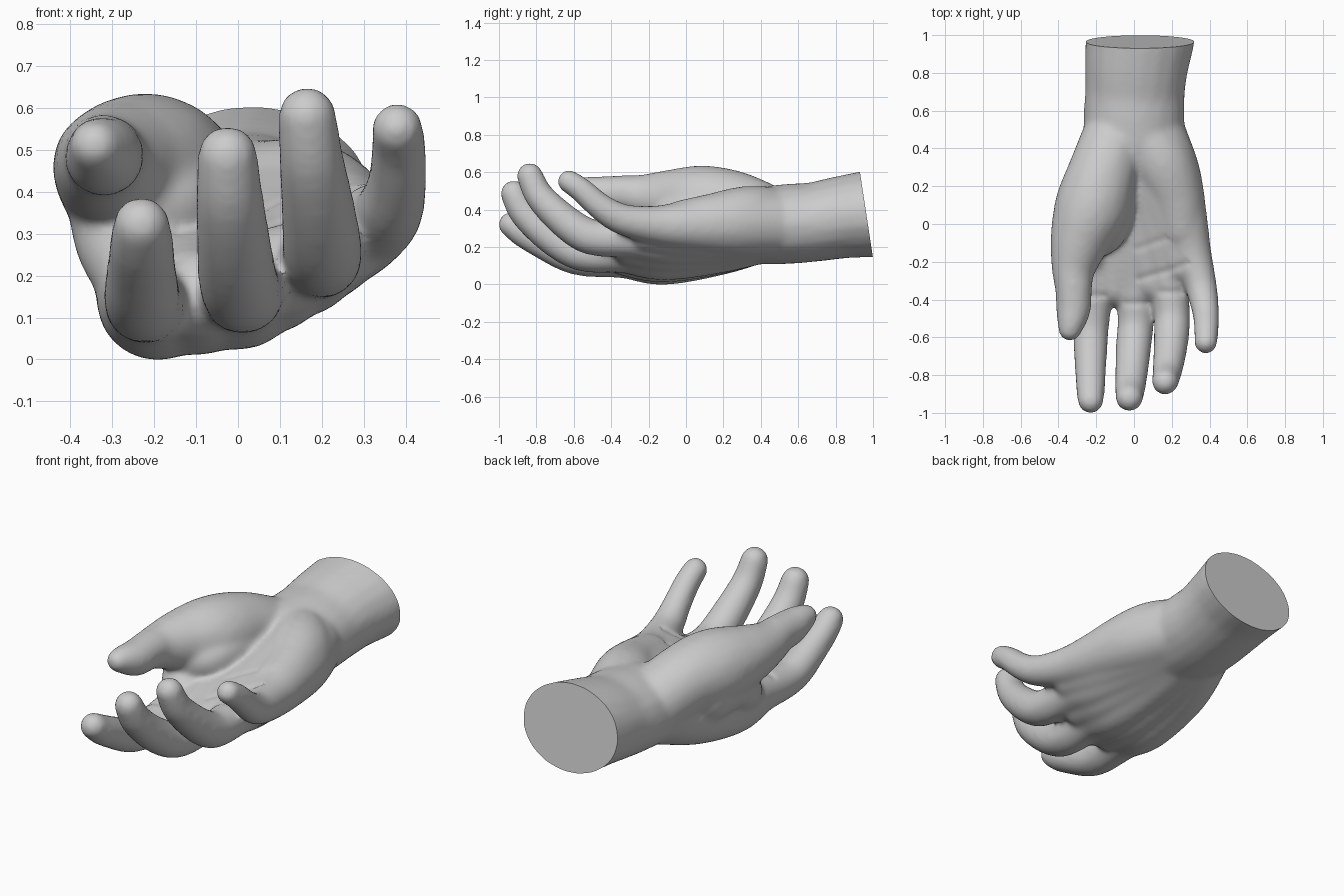
import bpy
import bmesh
from mathutils import Matrix, Vector

default_cube = bpy.data.objects.get("Cube")
if default_cube:
    bpy.data.objects.remove(default_cube, do_unlink=True)


def spline(points, step):
    """Sample a smooth curve running through every control point."""
    controls = [Vector(point) for point in points]
    controls = [controls[0]] + controls + [controls[-1]]
    samples = []
    for a, b, c, d in zip(controls, controls[1:], controls[2:], controls[3:]):
        count = max(2, int((c - b).length / step))
        for index in range(count):
            t = index / count
            linear = (c - a) * t
            square = (a * 2 - b * 5 + c * 4 - d) * t * t
            cubic = (b * 3 - a - c * 3 + d) * t * t * t
            samples.append(b + (linear + square + cubic) / 2)
    samples.append(controls[-1])
    return samples


def add_limb(bm, points, flatness=1.0, step=0.02, padding=0.006):
    """Sweep a ball of changing radius along a path of (x, y, z, radius)."""
    for sample in spline(points, step):
        x, y, z, radius = sample
        radius += padding
        matrix = Matrix.Translation((x, y, z)) @ Matrix.Diagonal(
            (radius, radius, radius * flatness, 1))
        bmesh.ops.create_icosphere(bm, subdivisions=3, radius=1, matrix=matrix)


# Fingers, each from the heel of the palm through the knuckle to the tip
index_finger = [(-.09, .42, .31, .175), (-.17, .18, .21, .15),
                (-.19, -.12, .15, .143), (-.21, -.33, .145, .103),
                (-.225, -.53, .14, .089), (-.23, -.64, .165, .086),
                (-.23, -.76, .22, .078), (-.23, -.87, .28, .072),
                (-.23, -.935, .325, .063)]
middle_finger = [(0, .42, .31, .18), (-.01, .18, .23, .16),
                 (0, -.12, .18, .148), (.01, -.33, .175, .105),
                 (.01, -.51, .165, .092), (0, -.62, .195, .09),
                 (-.01, -.75, .28, .084), (-.02, -.865, .39, .076),
                 (-.025, -.92, .49, .067)]
ring_finger = [(.06, .42, .32, .18), (.10, .18, .28, .165),
               (.15, -.09, .25, .137), (.185, -.28, .25, .101),
               (.20, -.46, .25, .091), (.20, -.56, .28, .09),
               (.19, -.68, .37, .083), (.175, -.785, .48, .073),
               (.165, -.835, .585, .065)]
little_finger = [(.11, .45, .33, .17), (.18, .25, .33, .17),
                 (.25, .03, .32, .133), (.30, -.14, .32, .103),
                 (.345, -.29, .34, .083), (.365, -.38, .37, .075),
                 (.38, -.47, .43, .066), (.383, -.56, .51, .061),
                 (.38, -.625, .555, .057)]

# Thumb with its fleshy base, and the web joining it to the palm
thumb = [(-.11, .43, .36, .172), (-.17, .26, .425, .18),
         (-.22, .09, .44, .195), (-.285, -.08, .46, .152),
         (-.32, -.23, .475, .111), (-.32, -.34, .49, .093),
         (-.32, -.44, .49, .088), (-.33, -.51, .505, .072),
         (-.34, -.56, .515, .055)]
thumb_web = [(-.22, .16, .34, .16), (-.265, .02, .34, .13),
             (-.26, -.07, .28, .12), (-.22, -.16, .2, .11)]
thumb_muscle = [(-.13, .2, .38, .15), (-.13, .04, .39, .12),
                (-.16, -.05, .38, .105), (-.24, -.08, .38, .11)]

# Fleshy edge of the palm below the little finger
palm_edge = [(.06, .46, .36, .16), (.15, .32, .36, .165),
             (.22, .14, .345, .14), (.25, -.02, .335, .115)]

# Wrist and forearm, wider than they are thick
forearm = [(.02, .26, .27, .17), (0, .42, .315, .25), (0, .55, .328, .264),
           (.005, .7, .34, .262), (.015, .85, .365, .272),
           (.033, 1, .382, .288), (.04, 1.1, .39, .297)]

bm = bmesh.new()
fingers = [index_finger, middle_finger, ring_finger, little_finger]
for limb in fingers + [thumb, thumb_web, thumb_muscle, palm_edge]:
    add_limb(bm, limb)
add_limb(bm, forearm, flatness=0.8, padding=0.004)

# Flesh filling the hollows between neighbouring hand bones
for first, second in zip(fingers, fingers[1:]):
    halfway = [(Vector(a) + Vector(b)) / 2 for a, b in zip(first, second)]
    add_limb(bm, halfway[:4], padding=0.006)

mesh = bpy.data.meshes.new("hand")
bm.to_mesh(mesh)
bm.free()
hand = bpy.data.objects.new("hand", mesh)
bpy.context.collection.objects.link(hand)

# Fuse the limbs into one skin and soften the joins
remesh = hand.modifiers.new("fuse", "REMESH")
remesh.mode = "VOXEL"
remesh.voxel_size = 0.012
soften = hand.modifiers.new("soften", "SMOOTH")
soften.factor = 0.5
soften.iterations = 24
graph = bpy.context.evaluated_depsgraph_get()
skin = bpy.data.meshes.new_from_object(hand.evaluated_get(graph))
hand.modifiers.clear()
hand.data = skin

bm = bmesh.new()
bm.from_mesh(skin)


def press_crease(path, depth, width=0.018, ceiling=0.42):
    """Push the palm side of the skin inwards along a line seen from above."""
    line = [sample.to_2d() for sample in spline(path, 0.01)]
    for vert in bm.verts:
        if vert.normal.z > 0.4 and vert.co.z < ceiling:
            gap = min((vert.co.to_2d() - spot).length for spot in line)
            if gap < width * 3:
                vert.co.z -= depth * 2 ** -((gap / width) ** 2)


# Creases across the palm
bm.normal_update()
press_crease([(.3, -.2, 0), (.2, -.24, 0), (.03, -.29, 0)], .007)
press_crease([(.22, -.06, 0), (.1, -.1, 0), (.02, -.13, 0)], .005)

# Creases where the fingers meet the palm
for x, y in ((-.21, -.38), (.01, -.42), (.195, -.36)):
    press_crease([(x - .05, y, 0), (x + .05, y, 0)], .007)

# Flat slanted cut through the forearm
cut = bmesh.ops.bisect_plane(
    bm, geom=bm.verts[:] + bm.edges[:] + bm.faces[:],
    plane_co=(0, .965, .375), plane_no=(0, .46, .07), clear_outer=True)
rim = [item for item in cut["geom_cut"] if isinstance(item, bmesh.types.BMEdge)]
bmesh.ops.contextual_create(bm, geom=rim)

# Rest the lowest knuckle on the ground
lowest = min(vert.co.z for vert in bm.verts)
bmesh.ops.translate(bm, verts=bm.verts, vec=(0, 0, -lowest))
bm.to_mesh(skin)
bm.free()

clay = bpy.data.materials.new("clay grey")
clay.use_nodes = True
colour = (0.6, 0.6, 0.6, 1)
clay.diffuse_color = colour
clay.node_tree.nodes["Principled BSDF"].inputs["Base Color"].default_value = colour
skin.materials.clear()
skin.materials.append(clay)

bpy.context.view_layer.objects.active = hand
hand.select_set(True)
bpy.ops.object.shade_smooth_by_angle(angle=0.8)
